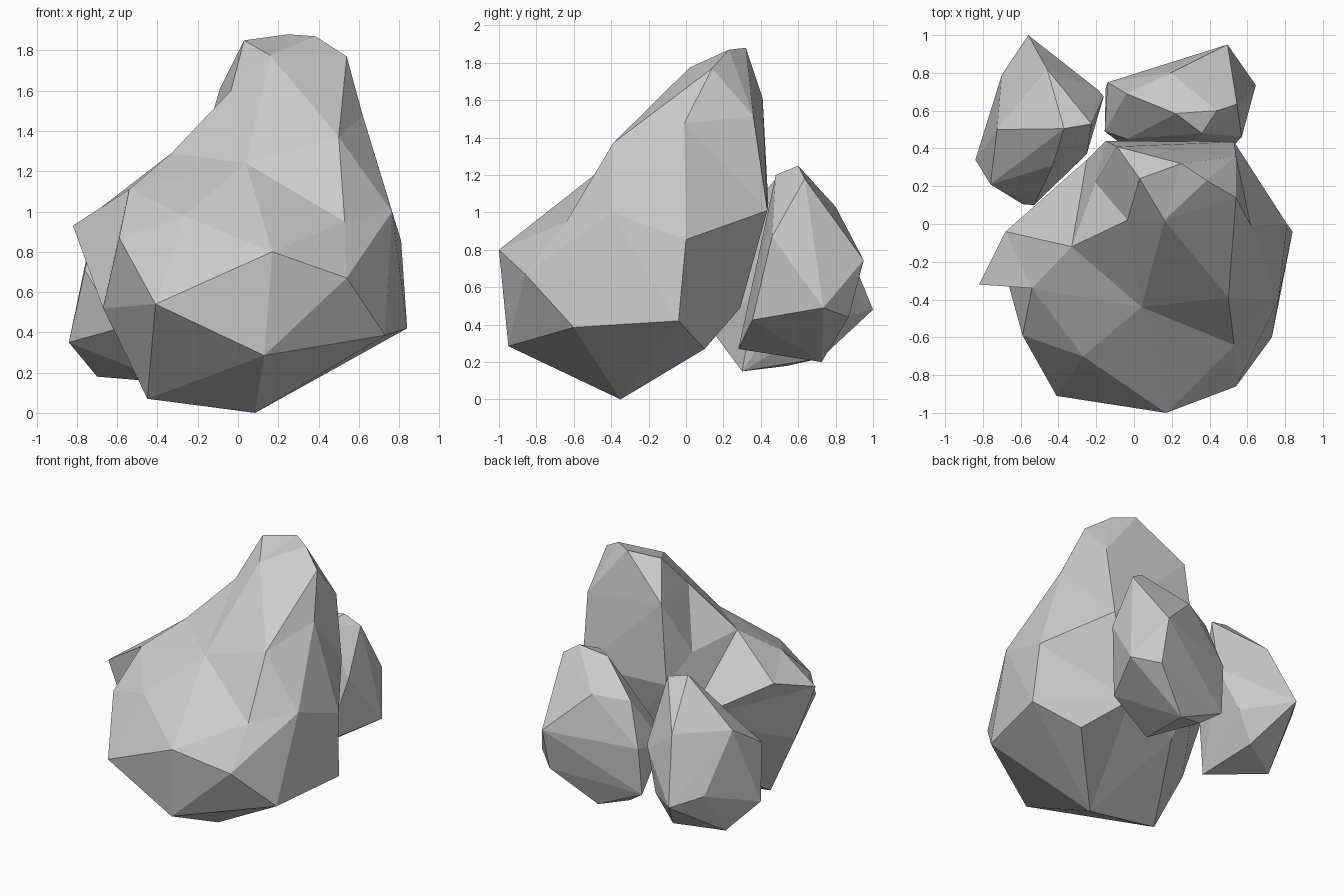
import bpy, bmesh
from mathutils import Vector

def rock(name, points, core=None, flips=()):
    """Flat-faceted rock: skin the corner points; with a core, wrap them
    around it so that the rock may have hollows. Flips turn single edges."""
    pts = [Vector(p) for p in points]
    bm = bmesh.new()
    verts = [bm.verts.new((p - Vector(core)).normalized() if core else p) for p in pts]
    target = dict(zip(verts, pts))
    bmesh.ops.convex_hull(bm, input=bm.verts)
    for v in verts:
        v.co = target[v]
    for a, b in flips:
        edge = bm.edges.get((verts[a], verts[b]))
        if edge and len(edge.link_faces) == 2:
            bmesh.utils.edge_rotate(edge, False)
    loose = [v for v in bm.verts if not v.link_faces]
    bmesh.ops.delete(bm, geom=loose, context='VERTS')
    bmesh.ops.recalc_face_normals(bm, faces=bm.faces)
    mesh = bpy.data.meshes.new(name)
    bm.to_mesh(mesh)
    bm.free()
    obj = bpy.data.objects.new(name, mesh)
    bpy.context.collection.objects.link(obj)
    return obj

# Tall rock: peak, slopes and base corners
peak = [(.16, .02, 1.775), (.03, .24, 1.85), (.385, .23, 1.87), (.25, .32, 1.88),
        (.54, .14, 1.77), (.54, .36, 1.515), (-.09, .41, 1.61), (-.035, .02, 1.6),
        (.62, -.01, 1.475), (.5, -.39, 1.37)]
slopes = [(.04, -.44, 1.24), (-.33, -.12, 1.29), (-.205, .22, 1.22), (-.15, .44, 1.05),
          (.53, .435, 1.01), (.81, 0, .855), (.765, -.4, 1.0), (.53, -.64, .95),
          (-.27, -.7, .98), (-.54, -.34, 1.11), (-.68, -.04, 1.02), (-.82, -.32, .93),
          (-.59, -.59, .87), (-.25, .34, .78)]
base = [(.17, -1, .80), (.54, -.86, .67), (-.41, -.91, .54), (.13, -.95, .285),
        (.73, -.6, .385), (.84, -.04, .42), (-.67, -.3, .52), (-.45, -.33, .07),
        (.085, -.35, 0), (.54, .1, .27), (.28, .29, .49), (-.18, .17, .42)]
rock("tall_rock", peak + slopes + base, core=(.15, -.12, .9),
     flips=[(21, 22), (12, 20), (17, 28), (20, 30), (14, 29), (28, 33)])

# Small rock behind, right
rock("right_small_rock", [
    (.22, .585, 1.22), (.44, .6, 1.25), (.545, .635, 1.18), (.36, .48, 1.2),
    (.195, .8, 1.03), (-.04, .69, 1.0), (.57, .46, .87), (-.035, .45, .8),
    (.495, .95, .745), (-.14, .75, .7), (.645, .735, .49), (.49, .87, .44),
    (-.155, .49, .65), (.47, .355, .425), (.125, .28, .27),
    (.2, .725, .2), (-.01, .66, .26), (-.15, .72, .36)])

# Small rock behind, left
rock("left_small_rock", [
    (-.37, .505, 1.21), (-.225, .53, 1.17), (-.46, .82, .92), (-.725, .5, .9),
    (-.43, .31, .98), (-.76, .21, .71), (-.19, .71, .7), (-.16, .675, .72),
    (-.7, .79, .52), (-.56, 1, .48), (-.84, .34, .35), (-.59, .105, .42),
    (-.53, .10, .42), (-.25, .37, .55), (-.28, .75, .42), (-.4, .72, .22),
    (-.7, .545, .18), (-.34, .3, .15)])
